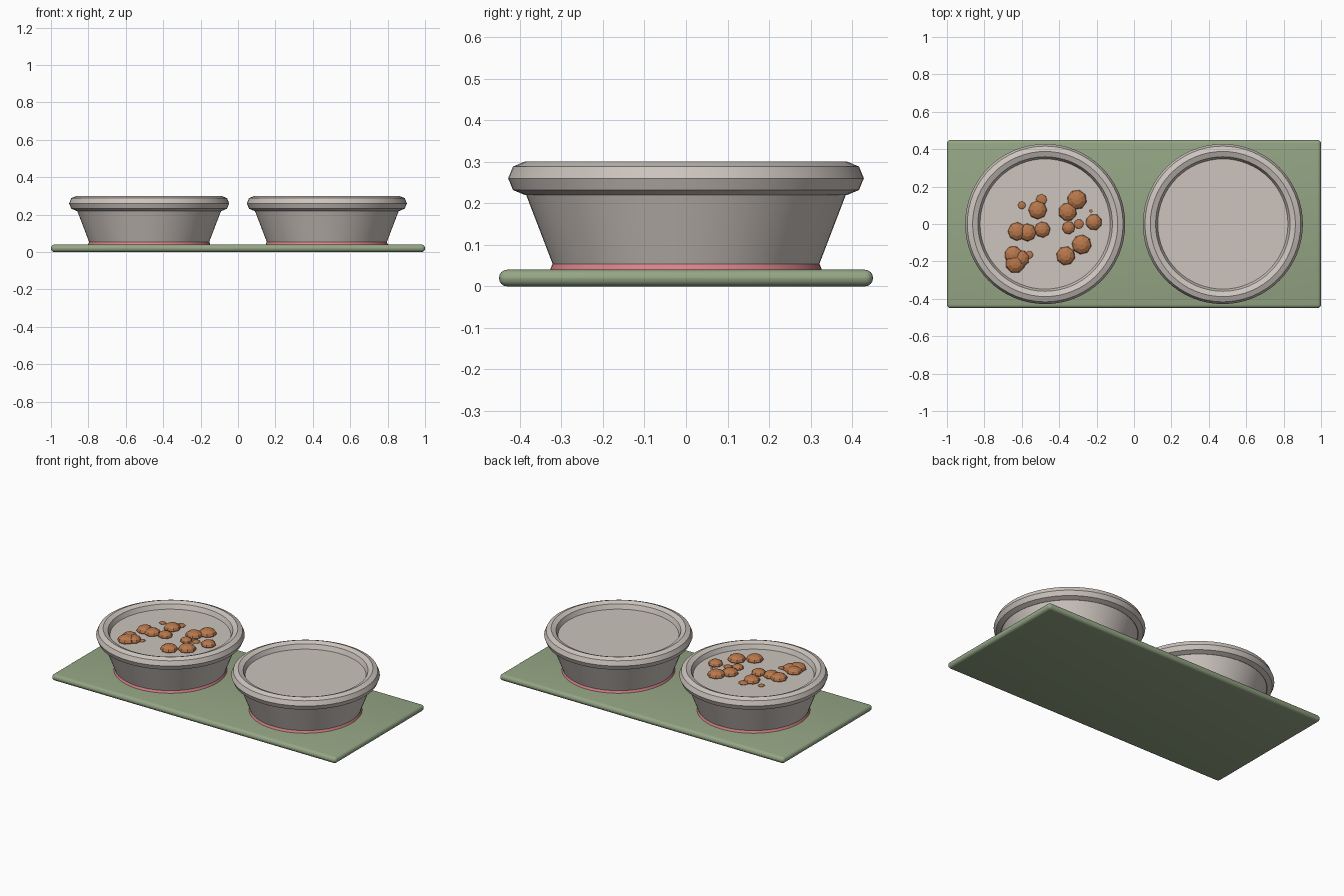
import bpy, bmesh, math
from mathutils import Matrix

if "Cube" in bpy.data.objects:
    bpy.data.objects.remove(bpy.data.objects["Cube"], do_unlink=True)


def material(name, rgb):
    # sRGB 0-255 to linear
    lin = [((c / 255 + 0.055) / 1.055) ** 2.4 for c in rgb]
    m = bpy.data.materials.new(name)
    m.use_nodes = True
    m.diffuse_color = (*lin, 1)
    bsdf = m.node_tree.nodes["Principled BSDF"]
    bsdf.inputs["Base Color"].default_value = (*lin, 1)
    bsdf.inputs["Roughness"].default_value = 0.6
    return m


GREEN = material("sage green", (149, 166, 133))
GREY = material("warm grey", (204, 196, 190))
PINK = material("rose pink", (217, 132, 138))
BROWN = material("kibble brown", (184, 120, 76))


def finish(name, bm, mat, smooth_angle=None):
    bmesh.ops.recalc_face_normals(bm, faces=bm.faces)
    me = bpy.data.meshes.new(name)
    bm.to_mesh(me)
    bm.free()
    me.materials.append(mat)
    ob = bpy.data.objects.new(name, me)
    bpy.context.collection.objects.link(ob)
    if smooth_angle:
        bpy.ops.object.select_all(action='DESELECT')
        ob.select_set(True)
        bpy.context.view_layer.objects.active = ob
        bpy.ops.object.shade_smooth_by_angle(angle=math.radians(smooth_angle))
    return ob


def ring(name, x, z, major, minor, mat, segments=64, sides=8):
    # octagonal profile swept round the bowl axis
    bm = bmesh.new()
    verts = []
    for i in range(sides):
        a = 2 * math.pi * i / sides
        verts.append(bm.verts.new((major + minor * math.cos(a), 0, minor * math.sin(a))))
    edges = [bm.edges.new((verts[i], verts[(i + 1) % sides])) for i in range(sides)]
    bmesh.ops.spin(bm, geom=verts + edges, cent=(0, 0, 0), axis=(0, 0, 1),
                   angle=2 * math.pi, steps=segments, use_merge=True)
    bmesh.ops.remove_doubles(bm, verts=bm.verts, dist=1e-5)
    bmesh.ops.translate(bm, verts=bm.verts, vec=(x, 0, z))
    return finish(name, bm, mat, 30)


# Mat: thin slab with fully rounded edges
bm = bmesh.new()
bmesh.ops.create_cube(bm, size=1)
bmesh.ops.scale(bm, vec=(2, 0.9, 0.04), verts=bm.verts)
bmesh.ops.translate(bm, vec=(0, 0, 0.02), verts=bm.verts)
bmesh.ops.bevel(bm, geom=bm.edges[:], offset=0.0195, segments=4, profile=0.5,
                affect='EDGES')
finish("mat", bm, GREEN, 30)

# Two bowls: tapered body, thick rim and a rubber foot ring
for side, x in (("right", -0.475), ("left", 0.475)):
    z0, z1 = 0.002, 0.26
    bm = bmesh.new()
    bmesh.ops.create_cone(bm, cap_ends=True, segments=64, radius1=0.301,
                          radius2=0.40, depth=z1 - z0,
                          matrix=Matrix.Translation((x, 0, (z0 + z1) / 2)))
    finish(side + "_bowl_body", bm, GREY, 30)
    ring(side + "_bowl_rim", x, 0.26, 0.388, 0.04, GREY)
    ring(side + "_bowl_foot_ring", x, 0.04, 0.305, 0.022, PINK)

# Food pieces, half sunk in the right bowl: x, y, radius
FOOD = [
    (-0.515, 0.075, 0.050), (-0.495, 0.130, 0.030), (-0.600, 0.100, 0.021),
    (-0.305, 0.130, 0.053), (-0.355, 0.065, 0.050), (-0.215, 0.010, 0.044),
    (-0.295, 0.000, 0.026), (-0.350, -0.020, 0.035), (-0.490, -0.030, 0.043),
    (-0.570, -0.045, 0.048), (-0.625, -0.040, 0.050), (-0.280, -0.110, 0.053),
    (-0.365, -0.170, 0.051), (-0.645, -0.165, 0.048), (-0.635, -0.210, 0.054),
    (-0.605, -0.185, 0.046), (-0.560, -0.165, 0.021), (-0.230, 0.070, 0.008),
]
for i, (x, y, r) in enumerate(FOOD):
    bm = bmesh.new()
    bmesh.ops.create_uvsphere(bm, u_segments=8, v_segments=6, radius=r)
    squash = 0.6 if r > 0.032 else 0.25
    bmesh.ops.transform(bm, verts=bm.verts, matrix=(
        Matrix.Translation((x, y, 0.264)) @ Matrix.Rotation(i * 0.7, 4, 'Z')
        @ Matrix.Diagonal((1, 1, squash, 1))))
    finish("food_piece_%02d" % (i + 1), bm, BROWN)
